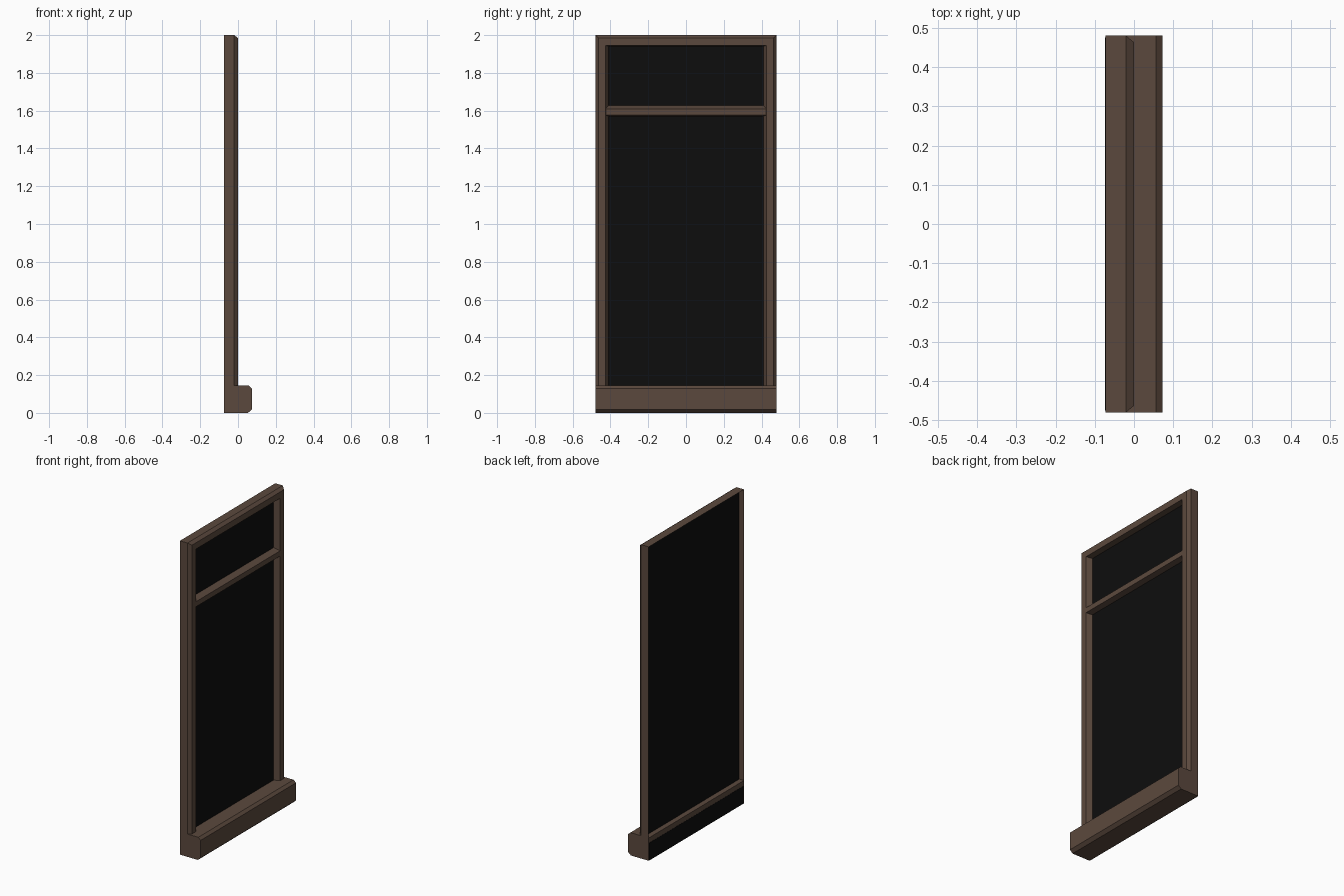
import bpy
import bmesh

cube = bpy.data.objects.get("Cube")
if cube:
    bpy.data.objects.remove(cube, do_unlink=True)


def make_material(name, colour):
    m = bpy.data.materials.new(name)
    m.use_nodes = True
    m.diffuse_color = (*colour, 1)
    m.node_tree.nodes["Principled BSDF"].inputs["Base Color"].default_value = (*colour, 1)
    return m


wood = make_material("dark_brown_wood", (0.105, 0.066, 0.047))
glass = make_material("black_glass", (0.004, 0.004, 0.004))


def finish(name, bm, material):
    bmesh.ops.recalc_face_normals(bm, faces=bm.faces)
    mesh = bpy.data.meshes.new(name)
    bm.to_mesh(mesh)
    bm.free()
    mesh.materials.append(material)
    obj = bpy.data.objects.new(name, mesh)
    bpy.context.collection.objects.link(obj)
    return obj


def prism(name, profile, half_width, material):
    """Extrude a closed x-z profile along y."""
    bm = bmesh.new()
    face = bm.faces.new([bm.verts.new((x, -half_width, z)) for x, z in profile])
    new = bmesh.ops.extrude_face_region(bm, geom=[face])["geom"]
    verts = [v for v in new if isinstance(v, bmesh.types.BMVert)]
    bmesh.ops.translate(bm, verts=verts, vec=(0, 2 * half_width, 0))
    return finish(name, bm, material)


def slab(name, x0, x1, z0, z1, half_width, material):
    return prism(name, [(x0, z0), (x1, z0), (x1, z1), (x0, z1)], half_width, material)


# Sizes
BACK, FRONT = -0.073, 0.073
SILL_TOP = 0.145
GLASS_X = -0.036

# Sill with chamfered front edges
prism("sill", [(BACK, 0), (0.053, 0), (FRONT, 0.018), (FRONT, 0.13),
               (0.056, SILL_TOP), (BACK, SILL_TOP)], 0.48, wood)
slab("sill_back_plate", BACK - 0.001, BACK + 0.003, 0, 0.112, 0.475, glass)

# Frame: jambs and head as one moulding, open at the back
moulding = [(BACK, 0.48, 2.0), (-0.02, 0.48, 2.0), (0, 0.463, 1.985),
            (0, 0.425, 1.945), (GLASS_X, 0.41, 1.94)]
bm = bmesh.new()
rows = [[bm.verts.new((x, y, z)) for y, z in
         ((-w, SILL_TOP), (-w, top), (w, top), (w, SILL_TOP))]
        for x, w, top in moulding]
for a, b in zip(rows, rows[1:]):
    for i in range(3):
        bm.faces.new((a[i], a[i + 1], b[i + 1], b[i]))
frame = finish("frame", bm, wood)

# Transom bar with a sloping top
prism("transom", [(GLASS_X, 1.57), (0, 1.577), (0, 1.61), (GLASS_X, 1.627)], 0.424, wood)

# Dark pane filling the frame
slab("pane", GLASS_X - 0.004, GLASS_X, SILL_TOP - 0.005, 1.998, 0.478, glass)
